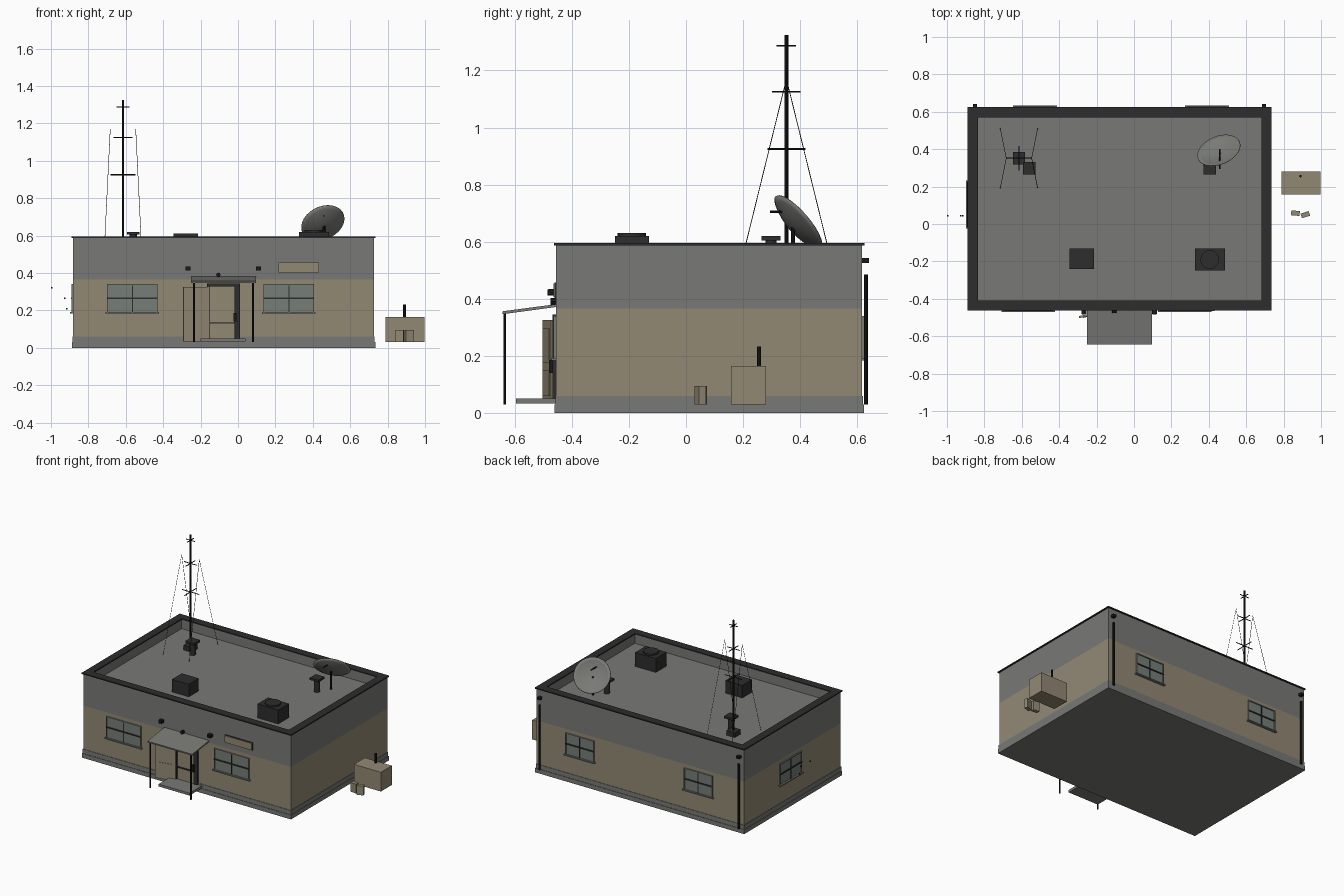
import bpy, bmesh, math
from mathutils import Matrix, Vector

if "Cube" in bpy.data.objects:
    bpy.data.objects.remove(bpy.data.objects["Cube"])


def mat(name, r, g, b):
    m = bpy.data.materials.new(name)
    m.diffuse_color = (r, g, b, 1)
    m.use_nodes = True
    m.node_tree.nodes["Principled BSDF"].inputs["Base Color"].default_value = m.diffuse_color
    return m


TAN = mat("tan plaster", 0.29, 0.25, 0.175)
GREY = mat("grey concrete", 0.19, 0.195, 0.18)
GLASS = mat("window glass", 0.18, 0.21, 0.185)
DARK = mat("dark metal", 0.026, 0.026, 0.027)
BLACK = mat("black metal", 0.01, 0.01, 0.011)


def finish(name, bm, m, M=None):
    if M:
        bm.transform(M)
    bmesh.ops.recalc_face_normals(bm, faces=bm.faces)
    me = bpy.data.meshes.new(name)
    bm.to_mesh(me)
    bm.free()
    me.materials.append(m)
    ob = bpy.data.objects.new(name, me)
    bpy.context.collection.objects.link(ob)
    return ob


def box(name, x, y, z, m, M=None):
    """Box from (low, high) pairs on each axis."""
    bm = bmesh.new()
    bmesh.ops.create_cube(bm, size=1)
    for v in bm.verts:
        v.co = [p[0] + (c + 0.5) * (p[1] - p[0]) for p, c in zip((x, y, z), v.co)]
    return finish(name, bm, m, M)


def rod(name, a, b, r, m, sides=8):
    """Cylinder between two points."""
    a, b = Vector(a), Vector(b)
    bm = bmesh.new()
    bmesh.ops.create_cone(bm, cap_ends=True, segments=sides, radius1=r, radius2=r, depth=(b - a).length)
    M = Matrix.Translation((a + b) / 2) @ (b - a).to_track_quat('Z', 'Y').to_matrix().to_4x4()
    return finish(name, bm, m, M)


X0, X1, Y0, Y1 = -0.882, 0.728, -0.455, 0.617


def ring(name, out, width, z, m):
    """Rectangular ring along the wall tops."""
    a, b, c, d = X0 - out, X1 + out, Y0 - out, Y1 + out
    box(name + "_front", (a, b), (c, c + width), z, m)
    box(name + "_back", (a, b), (d - width, d), z, m)
    box(name + "_left", (a, a + width), (c + width, d - width), z, m)
    box(name + "_right", (b - width, b), (c + width, d - width), z, m)


# Building shell
box("plinth_lower", (X0 - .006, X1 + .006), (Y0 - .006, Y1 + .006), (0, .03), GREY)
box("plinth_upper", (X0 - .003, X1 + .003), (Y0 - .003, Y1 + .003), (.03, .06), GREY)
box("tan_walls", (X0, X1), (Y0, Y1), (.06, .365), TAN)
box("upper_wall_and_deck", (X0, X1), (Y0, Y1), (.365, .522), GREY)
ring("parapet", 0, .042, (.522, .587), GREY)
ring("parapet_cap", .008, .055, (.587, .595), DARK)


# Windows: local x along the wall, local -y outward
def window(name, x, y, angle, w, z0=.19, z1=.34):
    M = Matrix.Translation((x, y, 0)) @ Matrix.Rotation(angle, 4, 'Z')
    h, zm = w / 2, (z0 + z1) / 2
    box(name + "_glass", (-h, h), (-.004, .002), (z0, z1), GLASS, M)
    for s in (-1, 1):
        box(name + "_frame_side", sorted((s * h, s * (h - .006))), (-.009, 0), (z0, z1), GREY, M)
    box(name + "_frame_top", (-h, h), (-.009, 0), (z1 - .006, z1), GREY, M)
    box(name + "_mullion", (-.003, .003), (-.008, 0), (z0, z1), DARK, M)
    box(name + "_crossbar", (-h, h), (-.01, 0), (zm - .004, zm + .004), DARK, M)
    box(name + "_sill", (-h - .008, h + .008), (-.016, 0), (z0 - .006, z0 + .002), GREY, M)


window("front_window_left", -.565, Y0, 0, .27)
window("front_window_right", .272, Y0, 0, .27)
window("back_window_right", .39, Y1, math.pi, .22)
window("back_window_left", -.53, Y1, math.pi, .22)
window("side_window", X0, .105, -math.pi / 2, .24)

# Doorway, open door leaf, step
box("door_frame_right", (-.018, .012), (-.468, Y0), (.05, .345), DARK)
box("door_frame_left", (-.165, -.15), (-.468, Y0), (.05, .345), DARK)
box("door_frame_top", (-.165, .012), (-.468, Y0), (.328, .345), DARK)
box("door_lower_panel", (-.145, -.022), (-.463, Y0), (.05, .13), TAN)
box("door_crossbar", (-.15, -.018), (-.466, Y0), (.13, .136), DARK)
box("door_handle", (-.025, -.008), (-.48, -.465), (.14, .185), BLACK)
leaf = Matrix.Translation((-.155, -.467, 0)) @ Matrix.Rotation(math.radians(12), 4, 'Z')
box("door_leaf", (-.142, 0), (-.007, .004), (.035, .325), TAN, leaf)
for z in ((.06, .15), (.175, .295)):
    box("door_leaf_panel", (-.122, -.02), (-.01, -.006), z, TAN, leaf)
box("door_step", (-.2, .04), (-.595, Y0), (.033, .05), GREY)

# Sloping canopy on two posts
tilt = Matrix.Translation((0, Y0, .376)) @ Matrix.Rotation(math.atan2(.025, .188), 4, 'X')
box("canopy", (-.252, .095), (-.19, 0), (-.005, .005), GREY, tilt)
for x in (-.235, .08):
    rod("canopy_post", (x, -.635, .03), (x, -.635, .352), .005, BLACK)

# Lamps and blank sign board
for x in (-.268, .11):
    box("wall_lamp", (x - .013, x + .013), (-.482, Y0), (.414, .434), BLACK)
    rod("lamp_hood", (x, -.485, .422), (x, -.46, .422), .01, BLACK)
rod("canopy_lamp", (-.105, -.475, .39), (-.105, Y0, .39), .012, BLACK)
box("sign_edge", (.216, .434), (-.46, Y0), (.402, .457), DARK)
box("sign_board", (.22, .43), (-.465, Y0), (.406, .453), TAN)

# Rear downpipes with hoppers
for x in (-.85, .695):
    rod("downpipe", (x, .63, .03), (x, .63, .485), .007, BLACK)
    box("hopper", (x - .011, x + .011), (.612, .642), (.525, .542), BLACK)

# Rooftop units
box("roof_unit_small", (-.345, -.214), (-.24, -.13), (.52, .61), DARK)
box("roof_unit_large", (.325, .486), (-.248, -.13), (.52, .62), DARK)
rod("fan_ring", (.405, -.19, .61), (.405, -.19, .631), .05, DARK, 20)
for x, y in ((-.56, .298), (.405, .298)):
    rod("vent_pipe", (x, y, .52), (x, y, .61), .02, DARK, 12)
    box("vent_cap", (x - .034, x + .034), (y - .033, y + .033), (.605, .62), DARK)

# Antenna mast with crossed arms and guy wires
mx, my = -.615, .352
box("mast_base", (mx - .033, mx + .033), (my - .033, my + .033), (.52, .555), DARK)
rod("mast", (mx, my, .52), (mx, my, 1.325), .0065, BLACK)
for z, h in ((.925, .066), (1.125, .05), (1.287, .034)):
    rod("mast_arm_x", (mx - h, my, z), (mx + h, my, z), .003, BLACK, 6)
    rod("mast_arm_y", (mx, my - h, z), (mx, my + h, z), .003, BLACK, 6)
for sx in (-1, 1):
    for sy in (-1, 1):
        rod("guy_wire", (mx + sx * .068, my, 1.17), (mx + sx * .1, my + sy * .16, .52), .0014, BLACK, 4)

# Satellite dish: spun parabola facing back and up
R, depth = .12, .028
bm = bmesh.new()
pts = [bm.verts.new((R * i / 6, 0, depth * ((i / 6) ** 2 - 1))) for i in range(7)]
edges = [bm.edges.new(p) for p in zip(pts, pts[1:])]
bmesh.ops.spin(bm, geom=pts + edges, axis=(0, 0, 1), cent=(0, 0, 0), angle=math.tau, steps=28)
bmesh.ops.remove_doubles(bm, verts=bm.verts, dist=1e-4)
aim = Vector((-.3, .72, .62)).to_track_quat('Z', 'Y').to_matrix().to_4x4()
dish = finish("dish", bm, GREY, Matrix.Translation((.453, .395, .669)) @ aim)
dish.modifiers.new("thickness", 'SOLIDIFY').thickness = .003
bpy.context.view_layer.objects.active = dish
dish.select_set(True)
bpy.ops.object.shade_smooth_by_angle()
rod("dish_pole", (.46, .375, .52), (.46, .375, .65), .007, BLACK)
rod("dish_feed", (.458, .295, .705), (.458, .4, .705), .004, BLACK)

# Generator, exhaust and fuel cans
box("generator", (.788, .998), (.158, .28), (.03, .165), TAN)
rod("exhaust", (.89, .256, .16), (.89, .256, .232), .007, BLACK)
for x, y, a in ((.863, .058, -5), (.916, .05, 18)):
    M = Matrix.Translation((x, y, 0)) @ Matrix.Rotation(math.radians(a), 4, 'Z')
    box("fuel_can", (-.023, .023), (-.013, .013), (.03, .095), TAN, M)

# Small fittings beside the left wall
for x, z in ((-.996, .32), (-.925, .265), (-.915, .21)):
    box("side_fitting", (x - .004, x + .004), (.041, .049), (z - .004, z + .004), BLACK)
